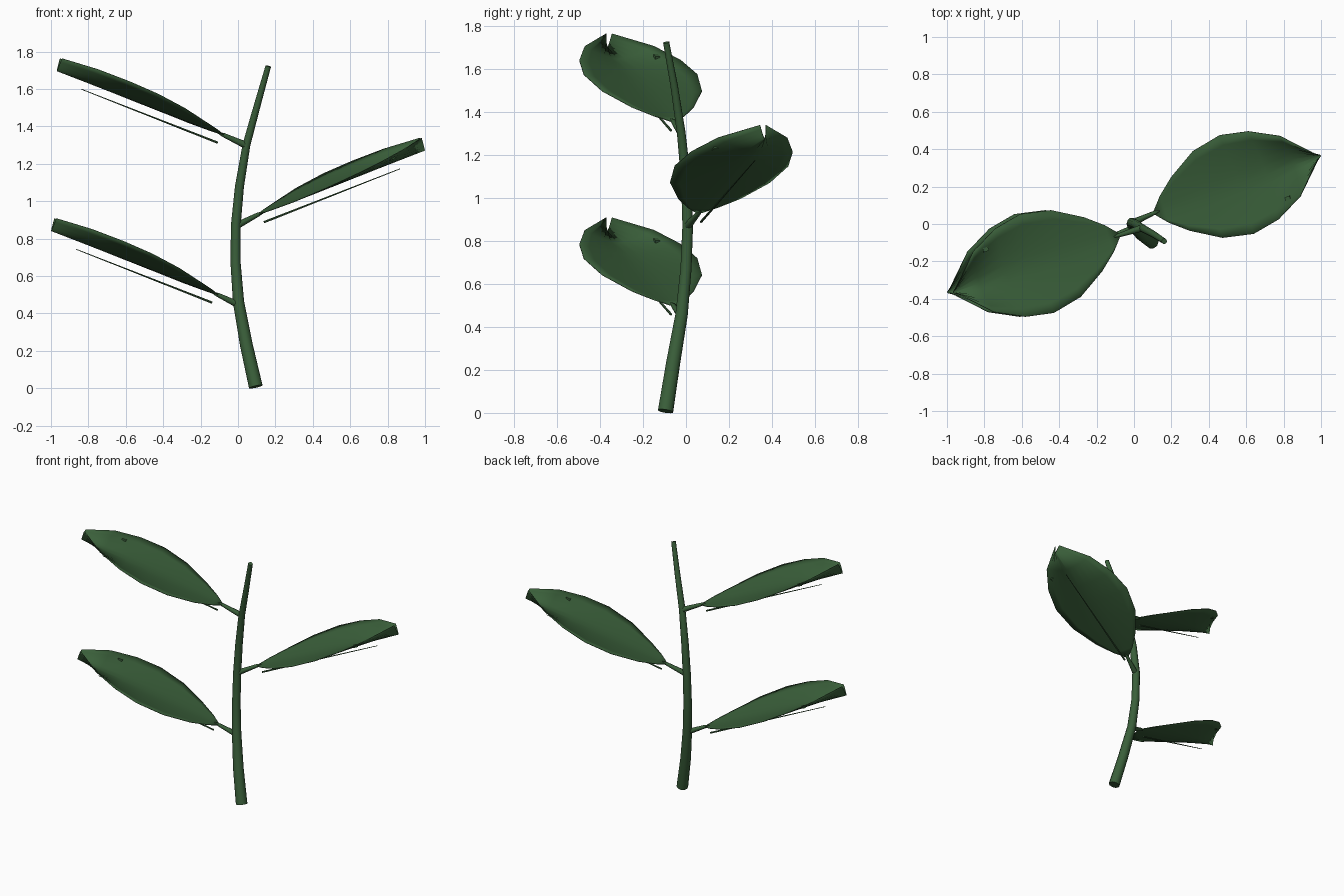
import bpy
import bmesh
from math import radians, cos, sin
from mathutils import Vector, Matrix

if "Cube" in bpy.data.objects:
    bpy.data.objects.remove(bpy.data.objects["Cube"])

green = bpy.data.materials.new("leaf_green")
green.use_nodes = True
GREEN = (0.042, 0.114, 0.042, 1)
green.diffuse_color = GREEN
green.node_tree.nodes["Principled BSDF"].inputs["Base Color"].default_value = GREEN


def finish(bm, name, matrix=Matrix()):
    bmesh.ops.recalc_face_normals(bm, faces=bm.faces)
    mesh = bpy.data.meshes.new(name)
    bm.to_mesh(mesh)
    bm.free()
    mesh.materials.append(green)
    obj = bpy.data.objects.new(name, mesh)
    bpy.context.collection.objects.link(obj)
    obj.matrix_world = matrix
    bpy.ops.object.select_all(action='DESELECT')
    obj.select_set(True)
    bpy.context.view_layer.objects.active = obj
    bpy.ops.object.shade_smooth_by_angle(angle=radians(50))
    return obj


def tube(name, path, radii, sides=8, matrix=Matrix()):
    """Closed round tube following a path, with a radius at each point."""
    bm = bmesh.new()
    pts = [Vector(p) for p in path]
    rings = []
    for i, p in enumerate(pts):
        along = (pts[min(i + 1, len(pts) - 1)] - pts[max(i - 1, 0)]).normalized()
        a = along.cross(Vector((0, 1, 0))).normalized()
        b = along.cross(a)
        angles = [radians(360 * k / sides) for k in range(sides)]
        rings.append([bm.verts.new(p + radii[i] * (cos(t) * a + sin(t) * b)) for t in angles])
    for r0, r1 in zip(rings, rings[1:]):
        for k in range(sides):
            n = (k + 1) % sides
            bm.faces.new((r0[k], r0[n], r1[n], r1[k]))
    bm.faces.new(rings[0])
    bm.faces.new(rings[-1])
    return finish(bm, name, matrix)


# Distance along the blade, half width, height of the curled rim
BLADE = [(0, 0.012, 0), (0.06, 0.075, 0.005), (0.16, 0.152, 0.012),
         (0.33, 0.245, 0.03), (0.51, 0.279, 0.046), (0.675, 0.249, 0.057),
         (0.84, 0.17, 0.066), (1, 0.015, 0.07)]
COLUMNS = 10


def blade(name, matrix):
    """Cupped leaf whose rims fold up into a narrow V at the tip."""
    bm = bmesh.new()
    rows = []
    for s, half, rim in BLADE:
        row = []
        for k in range(COLUMNS + 1):
            t = 2 * k / COLUMNS - 1
            row.append(bm.verts.new((s, half * t, rim * abs(t) ** 1.5)))
        rows.append(row)
    for r0, r1 in zip(rows, rows[1:]):
        for k in range(COLUMNS):
            bm.faces.new((r0[k], r1[k], r1[k + 1], r0[k + 1]))
    obj = finish(bm, name, matrix)
    thick = obj.modifiers.new("thickness", 'SOLIDIFY')
    thick.thickness = 0.004
    thick.offset = 0


def speck(name, matrix):
    """Small square nub near one rim of the blade."""
    bm = bmesh.new()
    place = Matrix.Translation((0.76, -0.16, 0.043)) @ Matrix.Diagonal((0.03, 0.022, 0.014, 1))
    bmesh.ops.create_cube(bm, size=1, matrix=place)
    finish(bm, name, matrix)


# Curved main stem
tube("stem",
     [(0.095, -0.095, 0.008), (0.045, -0.06, 0.23), (0.003, -0.02, 0.46),
      (-0.013, 0, 0.67), (-0.012, 0.008, 0.87), (0.008, 0, 1.08),
      (0.045, -0.022, 1.3), (0.105, -0.055, 1.52), (0.162, -0.092, 1.722)],
     [0.037, 0.034, 0.03, 0.027, 0.026, 0.024, 0.021, 0.018, 0.015], 10)

# Three alternating leaves: name, base of blade, heading, stem joint
LEAVES = [("lower", (-0.11, -0.06, 0.5), 199, (0.005, -0.02, 0.445)),
          ("middle", (0.11, 0.06, 0.93), 19, (-0.005, 0.008, 0.87)),
          ("upper", (-0.08, -0.06, 1.355), 199, (0.04, -0.022, 1.3))]
for label, base, heading, joint in LEAVES:
    frame = (Matrix.Translation(base) @ Matrix.Rotation(radians(heading), 4, 'Z')
             @ Matrix.Rotation(radians(-20), 4, 'Y'))
    blade(label + "_leaf", frame)
    speck(label + "_leaf_speck", frame)
    tube(label + "_leaf_rib", [(0.015, 0, -0.05), (0.835, 0, -0.045)],
         [0.006, 0.002], 6, frame)
    end = frame @ Vector((0.03, 0, 0))
    tube(label + "_petiole", [joint, base, end], [0.019, 0.011, 0.004])
